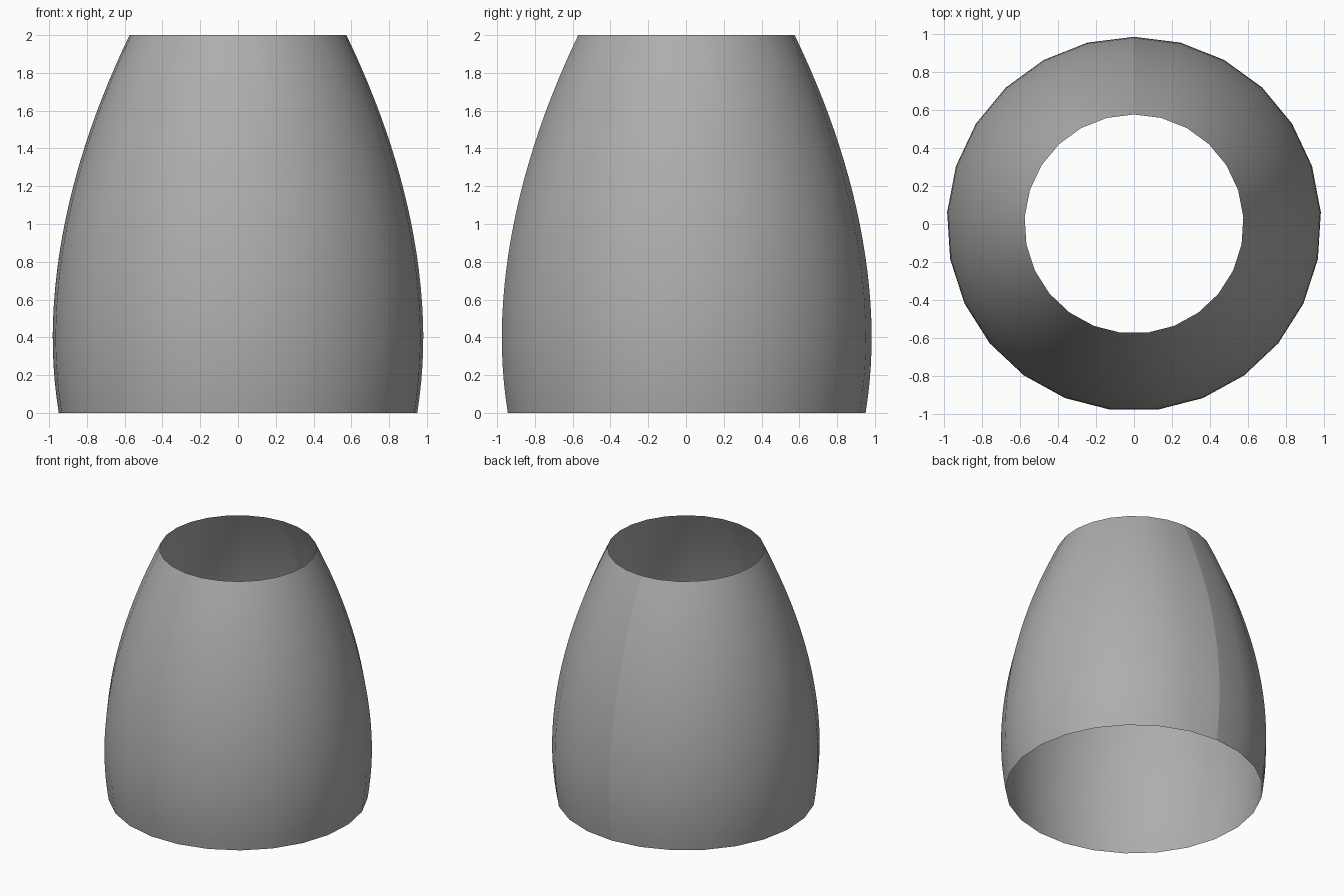
import bpy, bmesh, math
from mathutils import Vector

if "Cube" in bpy.data.objects:
    bpy.data.objects.remove(bpy.data.objects["Cube"])

SIDES, RINGS = 25, 24


# Barrel profile: widest near the foot, tapering to the mouth
def radius(z):
    d = z - 0.4
    return 0.983 - (0.408 * (d / 1.6) ** 1.9 if d > 0 else 0.2 * d * d)


# Open shell, one profile spun around z (starts and ends at the back seam)
bm = bmesh.new()
verts = []
for i in range(RINGS + 1):
    z = 2 * i / RINGS
    verts.append(bm.verts.new((0, radius(z), z)))
edges = [bm.edges.new(pair) for pair in zip(verts, verts[1:])]
bmesh.ops.spin(bm, geom=verts + edges, cent=Vector(), axis=Vector((0, 0, 1)),
               angle=math.tau, steps=SIDES, use_merge=False)
bm.normal_update()
# Make every face point outward
for f in bm.faces:
    c = f.calc_center_median()
    if f.normal.x * c.x + f.normal.y * c.y < 0:
        f.normal_flip()
    f.smooth = True

mesh = bpy.data.meshes.new("tapered_shell")
bm.to_mesh(mesh)
bm.free()
shell = bpy.data.objects.new("tapered_shell", mesh)
bpy.context.collection.objects.link(shell)

# Darker grey finish
grey = bpy.data.materials.new("dark_grey")
grey.diffuse_color = (0.42, 0.42, 0.42, 1)
grey.use_nodes = True
grey.node_tree.nodes["Principled BSDF"].inputs["Base Color"].default_value = grey.diffuse_color
mesh.materials.append(grey)
